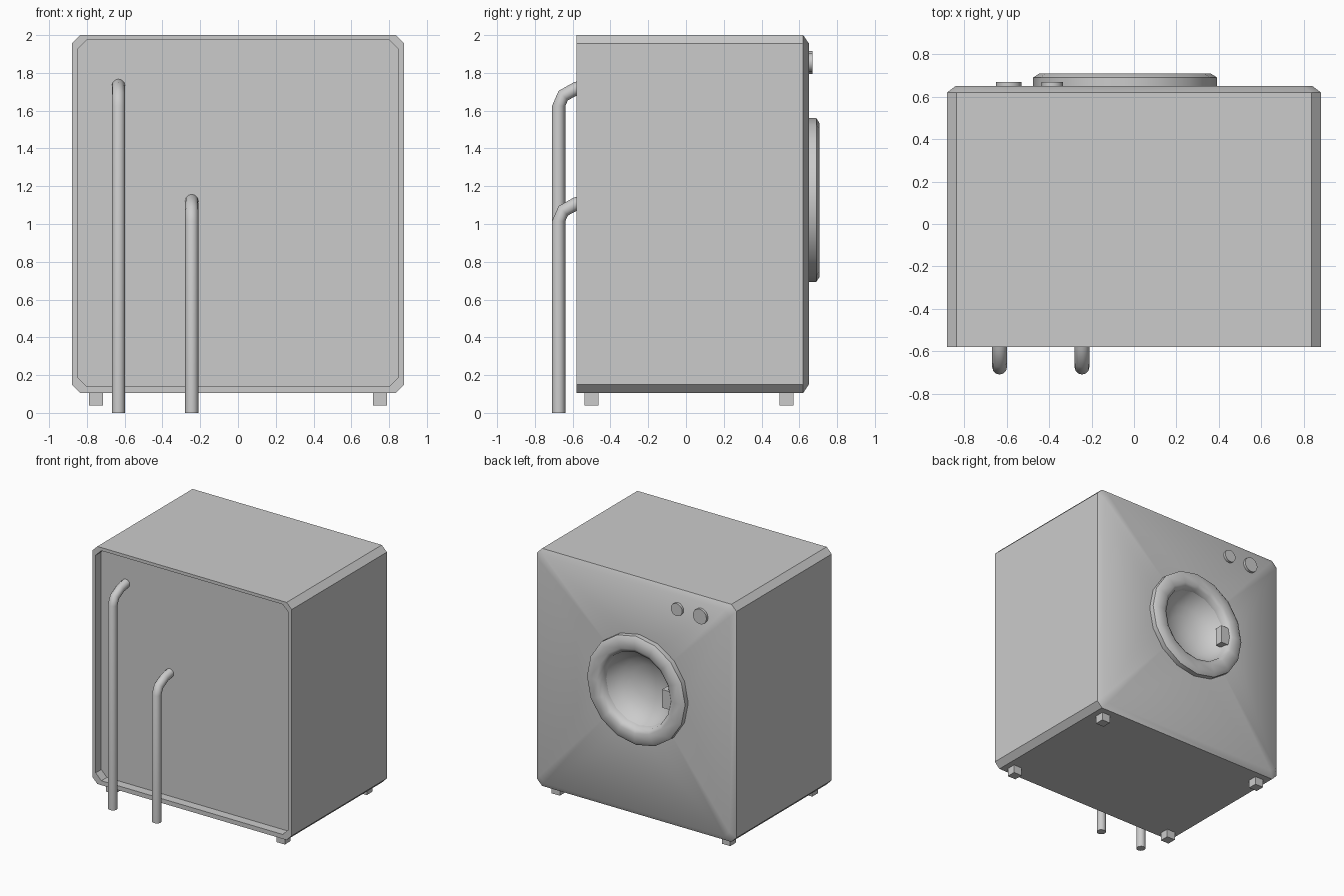
import bpy, bmesh
from math import cos, sin, pi, radians
from mathutils import Vector, Matrix

if "Cube" in bpy.data.objects:
    bpy.data.objects.remove(bpy.data.objects["Cube"])

DOOR = Vector((-0.042, 0, 1.127))
SIDES = 16


def finish(name, bm, angle=40):
    bmesh.ops.recalc_face_normals(bm, faces=bm.faces)
    me = bpy.data.meshes.new(name)
    bm.to_mesh(me)
    bm.free()
    ob = bpy.data.objects.new(name, me)
    bpy.context.collection.objects.link(ob)
    bpy.ops.object.select_all(action='DESELECT')
    ob.select_set(True)
    bpy.context.view_layer.objects.active = ob
    bpy.ops.object.shade_smooth_by_angle(angle=radians(angle))
    return ob


def ring(bm, pts):
    return [bm.verts.new(p) for p in pts]


def skin(bm, a, b):
    n = len(a)
    for i in range(n):
        bm.faces.new((a[i], a[(i + 1) % n], b[(i + 1) % n], b[i]))


def octagon(y, hx, z0, z1, c):
    """Rectangle with cut corners, in the xz plane."""
    return [(hx, y, z0 + c), (hx, y, z1 - c), (hx - c, y, z1), (c - hx, y, z1),
            (-hx, y, z1 - c), (-hx, y, z0 + c), (c - hx, y, z0), (hx - c, y, z0)]


def circle(r, y, n=SIDES):
    return [DOOR + Vector((r * cos(2 * pi * i / n), y, r * sin(2 * pi * i / n)))
            for i in range(n)]


def box(name, lo, hi):
    bm = bmesh.new()
    lo, hi = Vector(lo), Vector(hi)
    m = Matrix.Translation((lo + hi) / 2) @ Matrix.Diagonal((*(hi - lo), 1))
    bmesh.ops.create_cube(bm, size=1, matrix=m)
    return finish(name, bm)


# Cabinet: recessed rear panel, rim, side walls, chamfered door face with a hole
bm = bmesh.new()
loops = [ring(bm, octagon(*s)) for s in (
    (-0.51, 0.85, 0.14, 1.975, 0.05), (-0.58, 0.85, 0.14, 1.975, 0.05),
    (-0.58, 0.88, 0.105, 2.0, 0.045), (0.62, 0.88, 0.105, 2.0, 0.045),
    (0.65, 0.84, 0.15, 1.957, 0.045))]
for a, b in zip(loops, loops[1:]):
    skin(bm, a, b)
bm.faces.new(loops[0])
hole = ring(bm, circle(0.38, 0.65))
edges = [bm.edges.new((hole[i], hole[(i + 1) % SIDES])) for i in range(SIDES)]
last = loops[-1]
edges += [bm.edges.get((last[i], last[(i + 1) % 8])) for i in range(8)]
bmesh.ops.triangle_fill(bm, edges=edges, use_beauty=True)
finish("cabinet", bm)

# Door ring and concave glass bowl, lathed around y
def lathe(name, profile, cap=False):
    bm = bmesh.new()
    rs = [ring(bm, circle(r, y)) for r, y in profile]
    for a, b in zip(rs, rs[1:]):
        skin(bm, a, b)
    if cap:
        tip = bm.verts.new(DOOR + Vector((0, profile[-1][1] - 0.008, 0)))
        for i in range(SIDES):
            bm.faces.new((rs[-1][i], rs[-1][(i + 1) % SIDES], tip))
    ob = finish(name, bm, 50)
    return ob


lathe("door_ring", [(0.433, 0.645), (0.433, 0.69), (0.405, 0.708), (0.335, 0.708),
                    (0.305, 0.69), (0.295, 0.645)])
bowl = lathe("door_bowl", [(0.30, 0.65), (0.27, 0.60), (0.21, 0.55), (0.14, 0.52),
                           (0.07, 0.505)], True)
bowl.data.flip_normals()  # bowl is seen from its hollow side

# Door handle
box("door_handle", (-0.36, 0.63, 1.055), (-0.275, 0.695, 1.2))

# Control knobs
for i, (x, r) in enumerate(((-0.59, 0.06), (-0.385, 0.05))):
    bm = bmesh.new()
    bmesh.ops.create_cone(bm, cap_ends=True, segments=16, radius1=r, radius2=r, depth=0.03,
                          matrix=Matrix.Translation((x, 0.655, 1.855)) @ Matrix.Rotation(pi / 2, 4, 'X'))
    finish(f"knob_{i + 1}", bm)

# Feet
for sx in (-0.752, 0.752):
    for y in (-0.5, 0.533):
        box("foot", (sx - 0.037, y - 0.037, 0.04), (sx + 0.037, y + 0.037, 0.12))

# Hoses: bent tubes entering the rear panel
for name, x, drop in (("drain_hose", -0.633, 0), ("inlet_hose", -0.245, 0.61)):
    path = [Vector((x, y, z)) for y, z in (
        (-0.674, 0), (-0.674, 1.625 - drop), (-0.65, 1.68 - drop),
        (-0.58, 1.718 - drop), (-0.505, 1.733 - drop))]
    bm = bmesh.new()
    tubes = []
    for i, p in enumerate(path):
        t = (path[min(i + 1, 4)] - path[max(i - 1, 0)]).normalized()
        n = Vector((1, 0, 0)).cross(t)
        tubes.append(ring(bm, [p + 0.035 * (Vector((cos(a), 0, 0)) + n * sin(a))
                               for a in (2 * pi * k / 12 for k in range(12))]))
    for a, b in zip(tubes, tubes[1:]):
        skin(bm, a, b)
    bm.faces.new(tubes[0])
    bm.faces.new(tubes[-1])
    finish(name, bm)
